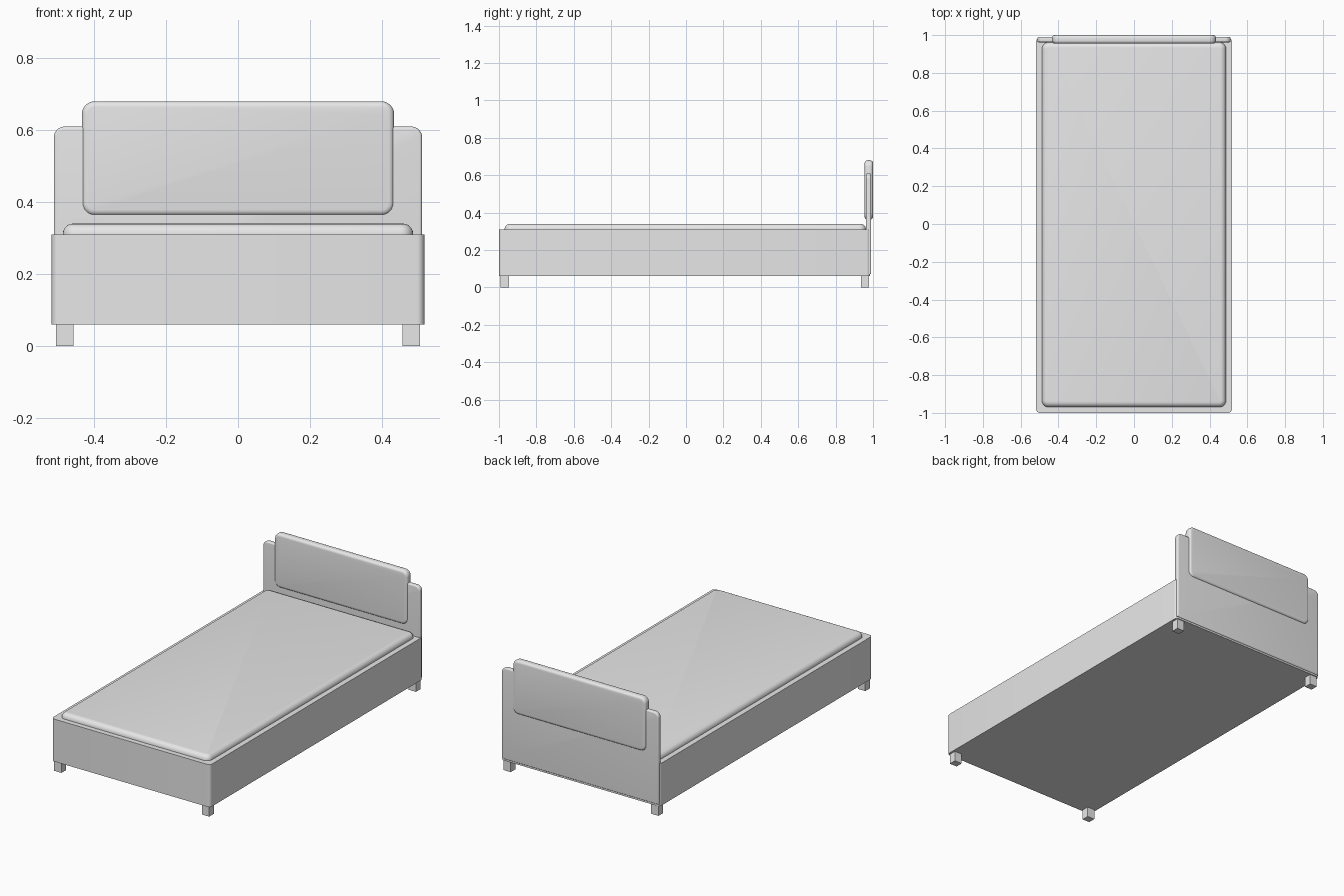
import bpy, bmesh
from math import radians

cube = bpy.data.objects.get("Cube")
if cube:
    bpy.data.objects.remove(cube, do_unlink=True)

grey = bpy.data.materials.new("plain grey")
grey.use_nodes = True
GREY = (0.8, 0.8, 0.8, 1)
grey.diffuse_color = GREY
grey.node_tree.nodes["Principled BSDF"].inputs["Base Color"].default_value = GREY


def slab(name, low, high, axis=2, corner=0, rim=0, rim_test=None, corner_test=None):
    """Box whose edges along one axis are rounded, then the rims of its end faces."""
    bm = bmesh.new()
    bmesh.ops.create_cube(bm, size=1)
    for v in bm.verts:
        for i in range(3):
            v.co[i] = low[i] if v.co[i] < 0 else high[i]

    def mid(e):
        return (e.verts[0].co + e.verts[1].co) / 2

    def bevel(edges, width, segments):
        bmesh.ops.bevel(bm, geom=edges, offset=width, offset_type='OFFSET',
                        segments=segments, profile=0.5, affect='EDGES', clamp_overlap=True)

    if corner:
        along = [e for e in bm.edges
                 if abs(e.verts[0].co[axis] - e.verts[1].co[axis]) > 0.001
                 and (corner_test is None or corner_test(mid(e)))]
        bevel(along, corner, 6)
    if rim:
        rims = [e for e in bm.edges
                if abs(e.verts[0].co[axis] - e.verts[1].co[axis]) < 0.001
                and (rim_test is None or rim_test(mid(e)))]
        bevel(rims, rim, 5)
    bmesh.ops.recalc_face_normals(bm, faces=bm.faces)
    mesh = bpy.data.meshes.new(name)
    bm.to_mesh(mesh)
    bm.free()
    mesh.materials.append(grey)
    obj = bpy.data.objects.new(name, mesh)
    bpy.context.collection.objects.link(obj)
    bpy.ops.object.select_all(action='DESELECT')
    obj.select_set(True)
    bpy.context.view_layer.objects.active = obj
    bpy.ops.object.shade_smooth_by_angle(angle=radians(35))
    return obj


# Bed base with rounded upright corners
slab("bed_base", (-0.518, -1, 0.06), (0.518, 0.985, 0.31), corner=0.02)

# Mattress, softened along its top edge
slab("mattress", (-0.487, -0.97, 0.2), (0.487, 0.962, 0.34), corner=0.035,
     rim=0.028, rim_test=lambda p: p.z > 0.3)

# Headboard panel, rounded at the two top corners
slab("headboard", (-0.512, 0.962, 0.07), (0.512, 0.99, 0.61), axis=1,
     corner=0.03, rim=0.008, corner_test=lambda p: p.z > 0.5)

# Padded cushion wrapped over the headboard
slab("headboard_cushion", (-0.434, 0.955, 0.362), (0.434, 1, 0.68), axis=1,
     corner=0.035, rim=0.016)

# Square feet
for side, x in (("left", 0.482), ("right", -0.482)):
    for end, y in (("front", -0.969), ("back", 0.957)):
        slab(f"{end}_{side}_foot", (x - 0.024, y - 0.022, 0), (x + 0.024, y + 0.022, 0.07))
